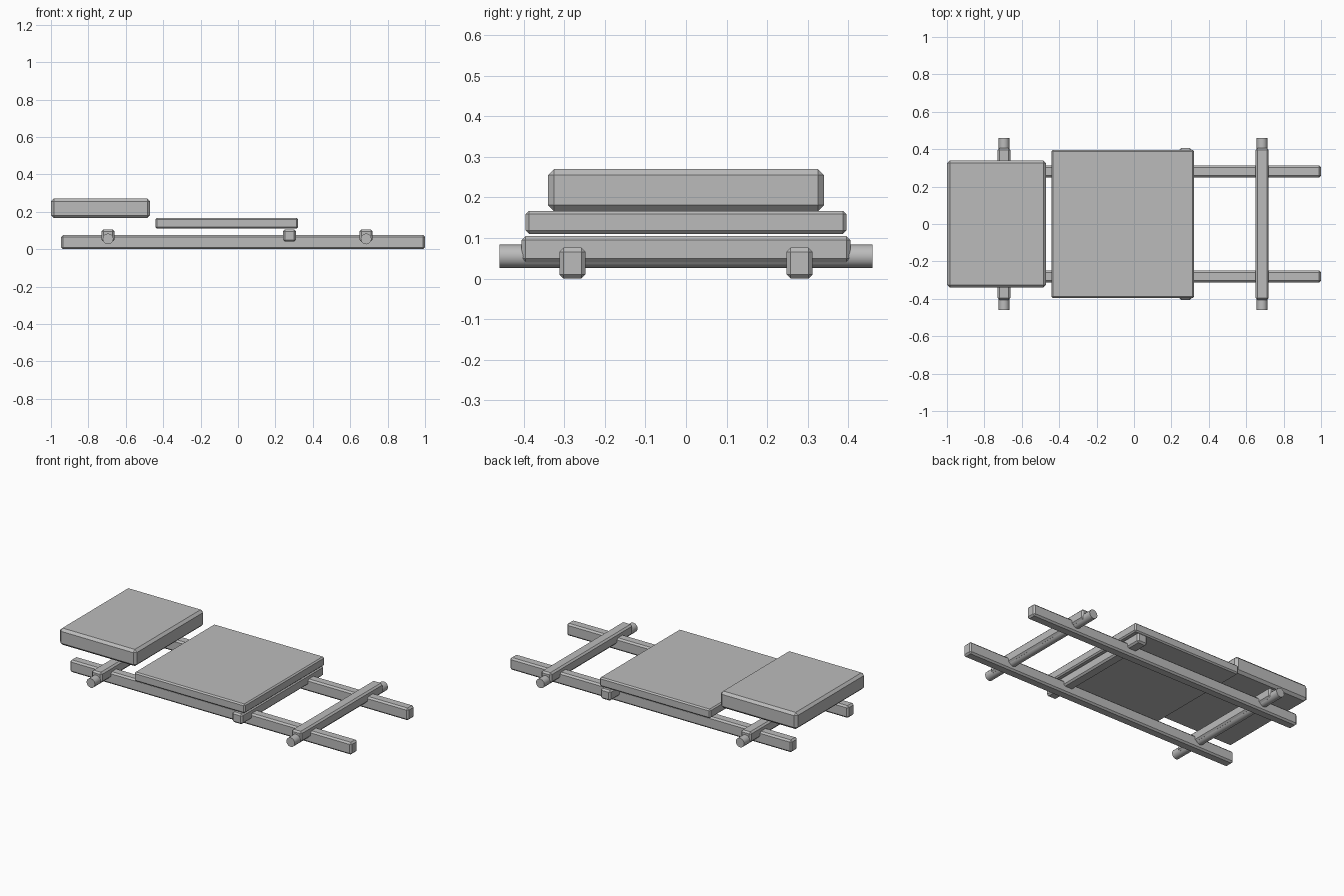
import bpy
from math import radians

cube = bpy.data.objects.get("Cube")
if cube:
    bpy.data.objects.remove(cube, do_unlink=True)

# One plain grey for the whole model
grey = bpy.data.materials.new("plain_grey")
grey.use_nodes = True
colour = (0.5, 0.5, 0.5, 1)
grey.diffuse_color = colour
grey.node_tree.nodes["Principled BSDF"].inputs["Base Color"].default_value = colour


def block(name, x, y, z, bevel):
    """Chamfered box spanning the given (low, high) ranges."""
    spans = (x, y, z)
    bpy.ops.mesh.primitive_cube_add(size=1, location=[(a + b) / 2 for a, b in spans])
    obj = bpy.context.object
    obj.name = name
    obj.scale = [b - a for a, b in spans]
    bpy.ops.object.transform_apply(location=False, rotation=False, scale=True)
    chamfer = obj.modifiers.new("chamfer", 'BEVEL')
    chamfer.width = bevel
    chamfer.segments = 1
    obj.data.materials.append(grey)


def axle(name, x):
    """Round bar running across the frame."""
    bpy.ops.mesh.primitive_cylinder_add(vertices=12, radius=0.029, depth=0.92,
                                        location=(x, 0, 0.055),
                                        rotation=(radians(90), 0, 0))
    obj = bpy.context.object
    obj.name = name
    obj.data.materials.append(grey)
    bpy.ops.object.shade_smooth_by_angle(angle=radians(35))


# Long side rails
for side, y in (("left", 0.28), ("right", -0.28)):
    block(f"{side}_rail", (-0.945, 1), (y - 0.032, y + 0.032), (0, 0.076), 0.01)

# Cross beams, with axles through the end ones
for name, x in (("rear", -0.695), ("middle", 0.275), ("front", 0.685)):
    block(f"{name}_beam", (x - 0.035, x + 0.035), (-0.405, 0.405), (0.04, 0.105), 0.01)
    if name != "middle":
        axle(f"{name}_axle", x)

# Flat deck and raised slab
block("deck", (-0.442, 0.322), (-0.395, 0.395), (0.11, 0.167), 0.008)
block("raised_slab", (-1, -0.47), (-0.34, 0.34), (0.166, 0.27), 0.015)
